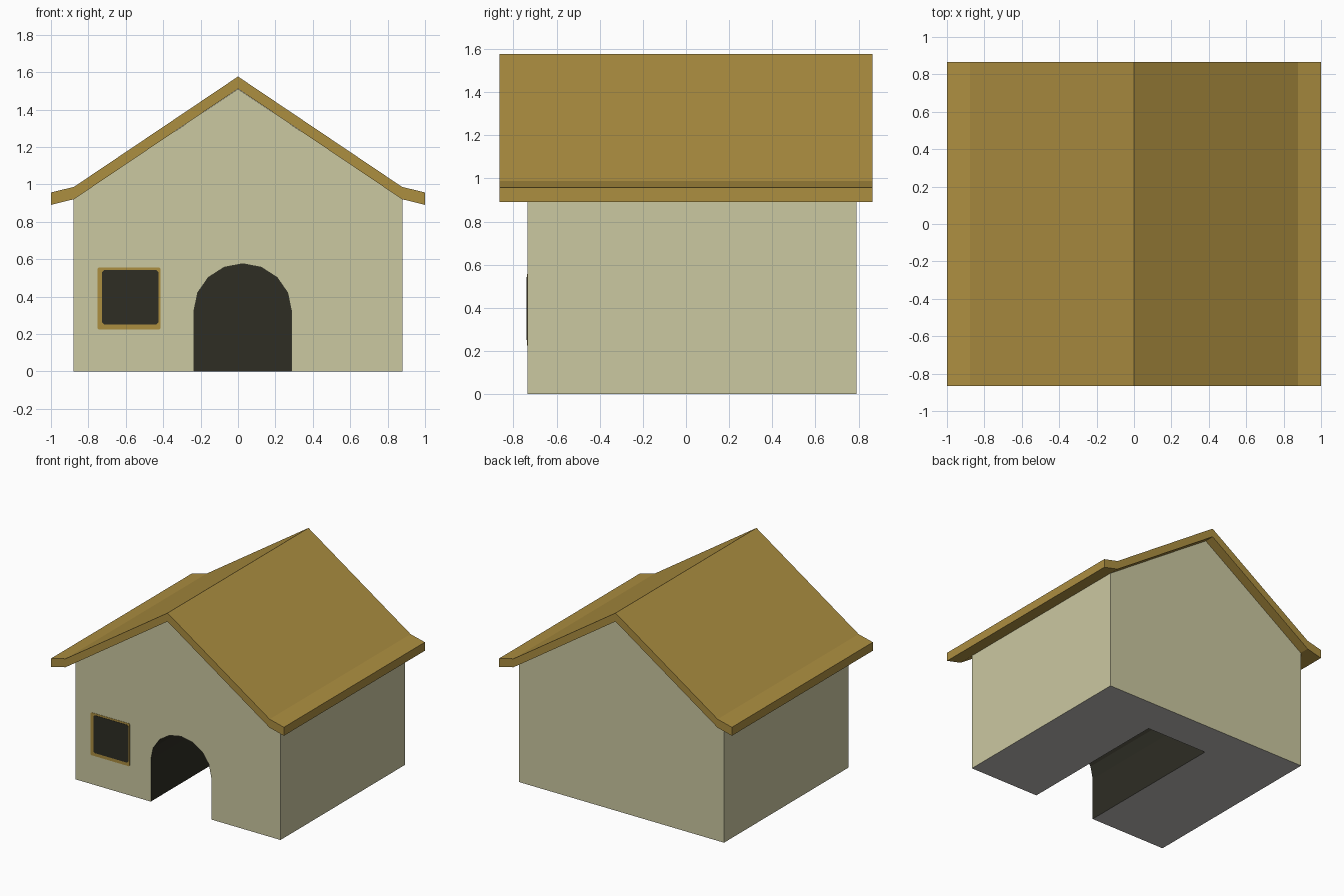
import bpy, bmesh, math

if "Cube" in bpy.data.objects:
    bpy.data.objects.remove(bpy.data.objects["Cube"])


def material(name, r, g, b):
    m = bpy.data.materials.new(name)
    lin = [((c / 255 + 0.055) / 1.055) ** 2.4 for c in (r, g, b)]
    m.diffuse_color = (*lin, 1)
    m.use_nodes = True
    m.node_tree.nodes["Principled BSDF"].inputs["Base Color"].default_value = m.diffuse_color
    return m


CREAM = material("cream wall", 203, 200, 161)
OCHRE = material("ochre roof", 172, 142, 64)
DARK = material("dark opening", 46, 45, 36)
GREY = material("grey underside", 190, 187, 185)


def make_object(name, bm, mats):
    bmesh.ops.recalc_face_normals(bm, faces=bm.faces[:])
    mesh = bpy.data.meshes.new(name)
    bm.to_mesh(mesh)
    bm.free()
    for m in mats:
        mesh.materials.append(m)
    ob = bpy.data.objects.new(name, mesh)
    bpy.context.collection.objects.link(ob)
    return ob


def ring(bm, profile, y):
    return [bm.verts.new((x, y, z)) for x, z in profile]


def bridge(bm, a, b, mat=0):
    """Quads between two open rows of vertices."""
    for i in range(len(a) - 1):
        bm.faces.new((a[i], a[i + 1], b[i + 1], b[i])).material_index = mat


# House body: gabled block with an arched tunnel that is open at the bottom
FRONT, BACK, TUNNEL_END = -0.735, 0.79, 0.50
gable = [(0.88, 0), (0.88, 0.92), (0, 1.51), (-0.88, 0.92), (-0.88, 0)]
SEG = 8
arch = [(-0.235, 0)]
for i in range(SEG + 1):
    t = math.pi * (1 - i / SEG)
    arch.append((0.025 + 0.26 * math.cos(t), 0.326 + 0.25 * math.sin(t)))
arch.append((0.285, 0))

bm = bmesh.new()
gf, gb = ring(bm, gable, FRONT), ring(bm, gable, BACK)
df, db = ring(bm, arch, FRONT), ring(bm, arch, TUNNEL_END)
bridge(bm, gf, gb)                                   # side walls and gable top
bm.faces.new(gf + df)                                # front with door cut out
bm.faces.new(gb)                                     # back
bridge(bm, df, db, 1)                                # tunnel lining
bm.faces.new(db).material_index = 1                  # tunnel end
bm.faces.new((gf[0], gb[0], gb[-1], gf[-1],          # U-shaped underside
              df[0], db[0], db[-1], df[-1])).material_index = 2
make_object("house_body", bm, [CREAM, DARK, GREY])

# Roof: bent strip with flared eaves, given thickness vertically
half = [(1.0, 0.957), (0.877, 0.987), (0, 1.577)]
top = half + [(-x, z) for x, z in reversed(half[:-1])]
low = [(x, z - 0.066) for x, z in top]
bm = bmesh.new()
tf, tb = ring(bm, top, -0.865), ring(bm, top, 0.865)
lf, lb = ring(bm, low, -0.865), ring(bm, low, 0.865)
for a, b in ((tf, tb), (lf, lb), (tf, lf), (tb, lb)):
    bridge(bm, a, b)
for i in (0, -1):
    bm.faces.new((tf[i], tb[i], lb[i], lf[i]))
make_object("roof", bm, [OCHRE])


# Window: thin painted plates on the front wall
def plate(name, x0, x1, z0, z1, thick, mat, c=0.012):
    outline = [(x0 + c, z0), (x1 - c, z0), (x1, z0 + c), (x1, z1 - c),
               (x1 - c, z1), (x0 + c, z1), (x0, z1 - c), (x0, z0 + c)]
    bm = bmesh.new()
    a, b = ring(bm, outline, FRONT - thick), ring(bm, outline, FRONT)
    bm.faces.new(a)
    bm.faces.new(b)
    bridge(bm, a + a[:1], b + b[:1])
    make_object(name, bm, [mat])


plate("window_frame", -0.75, -0.415, 0.225, 0.557, 0.002, OCHRE, 0.006)
plate("window_pane", -0.726, -0.425, 0.25, 0.543, 0.004, DARK)
